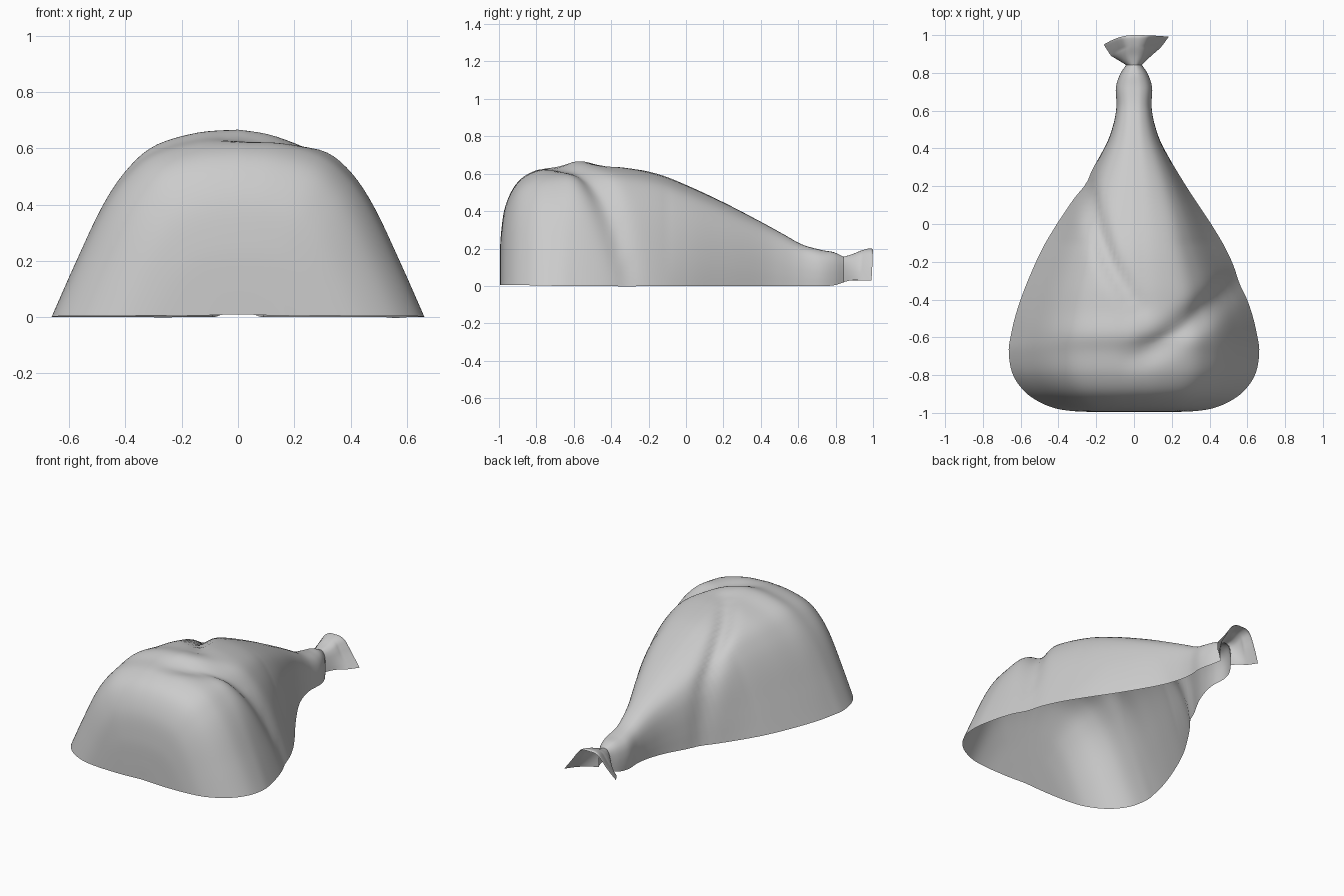
import bpy, bmesh, math
from mathutils import Vector

if "Cube" in bpy.data.objects:
    bpy.data.objects.remove(bpy.data.objects["Cube"])


def curve(keys, t):
    """Smooth interpolation through rows of (t, a, b, ...)."""
    t = min(max(t, keys[0][0]), keys[-1][0])
    i = max(k for k in range(len(keys) - 1) if keys[k][0] <= t)
    a, b = keys[i], keys[i + 1]
    p, n = keys[max(i - 1, 0)], keys[min(i + 2, len(keys) - 1)]
    d = b[0] - a[0]
    u = (t - a[0]) / d
    out = []
    for c in range(1, len(a)):
        m0 = (b[c] - p[c]) / (b[0] - p[0]) * d
        m1 = (n[c] - a[c]) / (n[0] - a[0]) * d
        out.append((2*u**3 - 3*u*u + 1) * a[c] + (u**3 - 2*u*u + u) * m0
                   + (3*u*u - 2*u**3) * b[c] + (u**3 - u*u) * m1)
    return out


def loft(name, rows, creases=()):
    """Skin open arches, then press valleys along plan-view creases."""
    bm = bmesh.new()
    rings = [[bm.verts.new(p) for p in row] for row in rows]
    for r, s in zip(rings, rings[1:]):
        for k in range(len(r) - 1):
            bm.faces.new((r[k], s[k], s[k + 1], r[k + 1]))
    bm.normal_update()
    if sum(f.normal.z for f in bm.faces) < 0:
        bmesh.ops.reverse_faces(bm, faces=bm.faces[:])
        bm.normal_update()
    move = {}
    for v in bm.verts:
        off = 0
        for pts, width, depth in creases:
            path = [Vector(curve(pts, j / 30)) for j in range(31)]
            d, j = min(((v.co.xy - q).length, j) for j, q in enumerate(path))
            off -= depth * math.sin(math.pi * (0.1 + 0.8 * j / 30)) * math.exp(-(d / width) ** 2)
        move[v] = v.normal * off
    for v, m in move.items():
        v.co += m
    me = bpy.data.meshes.new(name)
    bm.to_mesh(me)
    bm.free()
    for f in me.polygons:
        f.use_smooth = True
    ob = bpy.data.objects.new(name, me)
    bpy.context.collection.objects.link(ob)
    return ob


# Cross-section shapes: (t, x, z) from the ground edge to the crown
DOME = [(0, 1, 0), (.2, .87, .3), (.4, .73, .6), (.55, .61, .78),
        (.7, .46, .91), (.85, .23, .98), (1, 0, 1)]
TUBE = [(0, .97, 0), (.2, 1, .25), (.4, .98, .5), (.55, .88, .72),
        (.7, .68, .88), (.85, .36, .98), (1, 0, 1)]
WING = [(0, 1, 0), (.2, .85, .22), (.4, .66, .5), (.55, .52, .72),
        (.7, .38, .9), (.85, .2, .99), (1, 0, 1)]


def arch(y, w, h, base, shape, other, f, skew=0, n=28):
    row = []
    for k in range(-n, n + 1):
        t = 1 - abs(k) / n
        a, b = curve(shape, t), curve(other, t)
        x, z = a[0] + (b[0] - a[0]) * f, a[1] + (b[1] - a[1]) * f
        s = 1 if k > 0 else -1
        row.append((s * x * w * (1 + s * skew), y - abs(skew) * .3 * x * x * (1.4 - s),
                    base + z * (h - base)))
    return row


# Sack body: (station, y, half width, height, base)
BODY = [(0, -.995, .01, .01, .01), (1, -.995, .16, .13, .005), (2, -.99, .33, .27, .005),
        (3, -.965, .45, .43, .004), (4, -.90, .565, .555, .004), (5, -.80, .64, .62, .003),
        (6, -.68, .663, .645, 0), (7, -.58, .65, .668, 0), (8, -.46, .62, .65, 0),
        (9, -.32, .57, .635, 0), (10, -.15, .495, .598, .0), (11, 0, .41, .54, 0),
        (12, .2, .28, .447, 0), (13, .4, .162, .343, 0), (14, .52, .113, .277, 0),
        (15, .62, .093, .222, 0), (16, .72, .096, .193, 0), (17, .79, .075, .18, .003),
        (18, .845, .04, .155, .02)]
rows = []
for i in range(18 * 6 + 1):
    y, w, h, b = curve(BODY, i / 6)
    rows.append(arch(y, w, h, b, DOME, TUBE, min(max((y + .1) / .7, 0), 1)))

left_fold = ([(0, -.25, .22), (.33, -.2, .0), (.66, -.12, -.22), (1, .02, -.44)], .05, .04)
right_fold = ([(0, .02, -.70), (.5, .26, -.55), (1, .52, -.33)], .07, .05)
loft("sack_body", rows, [left_fold, right_fold])

# Flared tail beyond the tied neck
TAIL = [(0, .84, .04, .155, .02), (1, .89, .085, .17, .03),
        (2, .94, .13, .19, .03), (3, .985, .162, .201, .03), (4, 1.0, .172, .195, .03)]
rows = []
for i in range(25):
    y, w, h, b = curve(TAIL, i / 6)
    f = min(i / 12, 1)
    rows.append(arch(y, w, h, b, TUBE, WING, f, .07 * f))
loft("sack_tail", rows)
